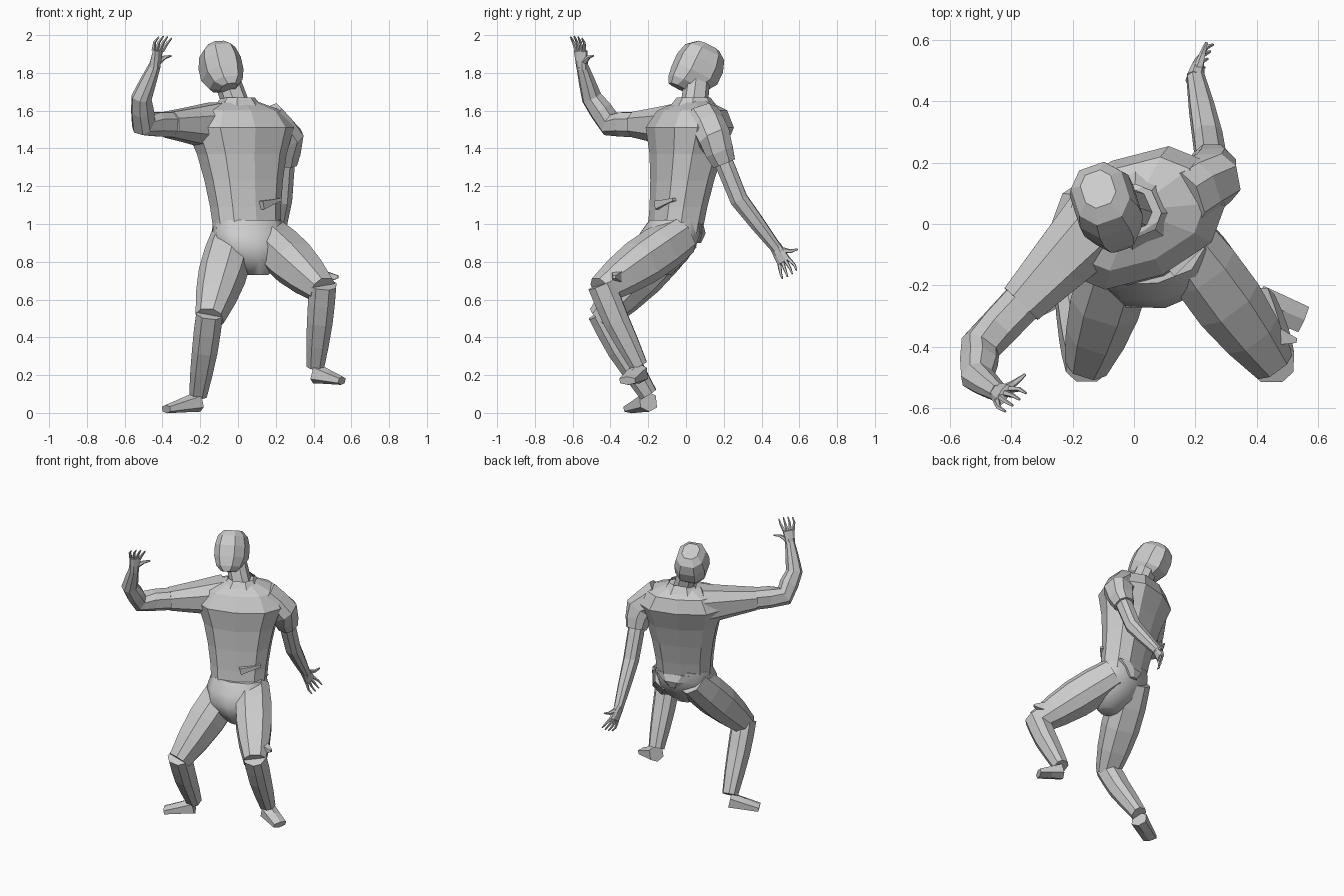
import bpy, bmesh, math
from mathutils import Vector as V

if bpy.data.objects.get("Cube"):
    bpy.data.objects.remove(bpy.data.objects["Cube"])

grey = (0.6, 0.6, 0.6, 1)
mat = bpy.data.materials.new("plain grey")
mat.use_nodes = True
mat.diffuse_color = grey
mat.node_tree.nodes["Principled BSDF"].inputs["Base Color"].default_value = grey

up = V((0, 0, 1))
front = V((0, -1, 0))
back = -front
chest_front = V((.4, -.9, 0))
hip_front = V((.2, -1, 0))


def rounded(value):
    """Push a sine or cosine outward so that sections look boxier."""
    return math.copysign(abs(value) ** .8, value)


def loft(name, rings, facing, sides=8, axis=None, caps=True):
    """Skin rings of (centre, half width, half depth); depth points along facing."""
    bm = bmesh.new()
    centres = [ring[0] for ring in rings]
    loops = []
    for i, (centre, width, depth) in enumerate(rings):
        before, after = centres[max(i - 1, 0)], centres[min(i + 1, len(rings) - 1)]
        tangent = (axis or after - before).normalized()
        forward = (facing - tangent * tangent.dot(facing)).normalized()
        across = forward.cross(tangent)
        loop = []
        for k in range(sides):
            turn = math.tau * (k + .5) / sides
            offset = (across * width * rounded(math.cos(turn))
                      + forward * depth * rounded(math.sin(turn)))
            loop.append(bm.verts.new(centre + offset))
        loops.append(loop)
    for low, high in zip(loops, loops[1:]):
        for k in range(sides):
            n = (k + 1) % sides
            bm.faces.new((low[k], low[n], high[n], high[k]))
    if caps:
        bm.faces.new(loops[0])
        bm.faces.new(loops[-1])
    bmesh.ops.recalc_face_normals(bm, faces=bm.faces)
    mesh = bpy.data.meshes.new(name)
    bm.to_mesh(mesh)
    bm.free()
    mesh.materials.append(mat)
    part = bpy.data.objects.new(name, mesh)
    bpy.context.collection.objects.link(part)
    return part


def limb(name, path, start, end, facing, bulge=0, flat=1, **options):
    """Loft along a path: radius runs from start to end, swelling midway;
    depth shrinks toward flat at the far end."""
    path = [V(p) for p in path]
    centres = [path[0]]
    for a, b in zip(path, path[1:]):
        centres += [(a + b) / 2, b]
    rings = []
    for i, centre in enumerate(centres):
        t = i / (len(centres) - 1)
        radius = start + (end - start) * t + bulge * math.sin(math.pi * t)
        rings.append((centre, radius, radius * (1 + (flat - 1) * t)))
    return loft(name, rings, facing, **options)


def hand(side, wrist, along, spread, curl):
    """Palm, four curled fingers and a thumb."""
    along.normalize()
    curl.normalize()
    spread = (spread - along * along.dot(spread)).normalized()
    knuckles = wrist + along * .08
    limb(side + "_palm", [wrist - along * .02, knuckles], .03, .04, curl, flat=.4)
    for i, finger in enumerate(("little", "ring", "middle", "index")):
        k = i - 1.5
        base = knuckles + spread * k * .02
        joint = base + along * .045 + spread * k * .01 + curl * .01
        tip = joint + along * (.035 - abs(k) * .006) + curl * .02
        limb(f"{side}_{finger}_finger", [base, joint, tip], .011, .004, curl, sides=5)
    base = wrist + along * .02 + spread * .02
    joint = base + along * .03 + spread * .04
    tip = joint + along * .01 + spread * .04
    limb(side + "_thumb", [base, joint, tip], .016, .005, along, sides=5)


def leg(side, hip, knee, ankle, toe):
    """Trouser leg to the knee, bare shin and wedge-shaped foot."""
    hip, knee, ankle, toe = V(hip), V(knee), V(ankle), V(toe)
    limb(side + "_thigh", [hip, hip.lerp(knee, .5), knee], .11, .075, up, bulge=.03)
    limb(side + "_shin", [knee + up * .03, knee.lerp(ankle, .4), ankle],
         .075, .05, front, bulge=.01)
    heel = ankle - up * .04
    limb(side + "_foot", [heel, toe], .055, .05, up, flat=.45, sides=6)


# Shirt body, twisted toward its left
waist, throat = V((.05, -.06, .95)), V((0, .04, 1.65))
profile = [(0, .18), (.2, .19), (.4, .21), (.6, .24), (.8, .29), (.93, .23), (1, .1)]
loft("shirt", [(waist.lerp(throat, t), r, r * .7) for t, r in profile],
     chest_front, sides=10, axis=up)
limb("shirt_tail", [(.06, .05, .9), (.06, .04, 1)], .03, .14, hip_front,
     flat=.3, axis=up)
limb("shirt_fold", [(.12, -.15, 1.1), (.22, -.06, 1.13)], .03, .02, up, flat=.5, sides=4)

# Open collar and neck
limb("collar", [throat - up * .04, throat + up * .02], .13, .085, chest_front,
     axis=up, caps=False)
limb("neck", [throat - up * .05, (-.06, .06, 1.77)], .07, .065, chest_front)

# Head tipped back, with a narrower chin pushed forward
head_axis = V((-.2, .4, .9)).normalized()
face = V((.3, -.9, .3))
face = (face - head_axis * head_axis.dot(face)).normalized()
skull = V((-.09, .06, 1.82))
levels = 6
rings = []
for k in range(levels):
    turn = math.pi * (k + .5) / levels
    height = -math.cos(turn)
    chin = max(0, -height) ** 3
    radius = .11 * math.sqrt(math.sin(turn)) * (1 - chin * .2)
    rings.append((skull + head_axis * height * .14 + face * chin * .06,
                  radius, radius * 1.2))
loft("head", rings, face, axis=head_axis)

# Pelvis, softly shaded, and the bent legs
pelvis = limb("pelvis", [(.1, -.14, .73), (.07, -.11, .88), (.05, -.06, 1.02)],
              .06, .18, hip_front, bulge=.07, flat=.75, sides=10, axis=up)
bpy.context.view_layer.objects.active = pelvis
pelvis.select_set(True)
bpy.ops.object.shade_smooth_by_angle(angle=math.radians(50))
pelvis.select_set(False)

leg("left", (.14, -.03, .94), (.45, -.45, .65), (.41, -.25, .25), (.55, -.31, .17))
leg("right", (-.02, -.03, .95), (-.15, -.45, .5), (-.21, -.2, .1), (-.38, -.29, .02))
limb("left_trouser_flap", [(.44, -.36, .72), (.53, -.38, .72)], .05, .01, up, sides=4)

# Right arm, reaching forward and up
shoulder, elbow, wrist = V((-.12, 0, 1.52)), V((-.5, -.4, 1.53)), V((-.44, -.55, 1.84))
cuff = shoulder.lerp(elbow, .65)
limb("right_sleeve", [shoulder, cuff], .13, .08, up, flat=.9)
limb("right_arm", [cuff, elbow, (-.51, -.5, 1.67), wrist], .07, .03, V((.6, .6, .5)),
     bulge=.01)
hand("right", wrist, V((.2, -.1, 1)), V((.7, .6, 0)), V((.8, -.5, 0)))

# Left arm, hanging behind
shoulder, elbow, wrist = V((.26, .15, 1.45)), V((.24, .28, 1.13)), V((.2, .48, .87))
limb("left_sleeve", [(.15, .08, 1.56), shoulder, shoulder.lerp(elbow, .4)],
     .1, .065, back, bulge=.01)
limb("left_arm", [shoulder, elbow, wrist], .05, .03, back, bulge=.01)
hand("left", wrist, V((.1, .5, -.9)), V((.3, .8, .5)), V((.5, -.1, -.1)))
